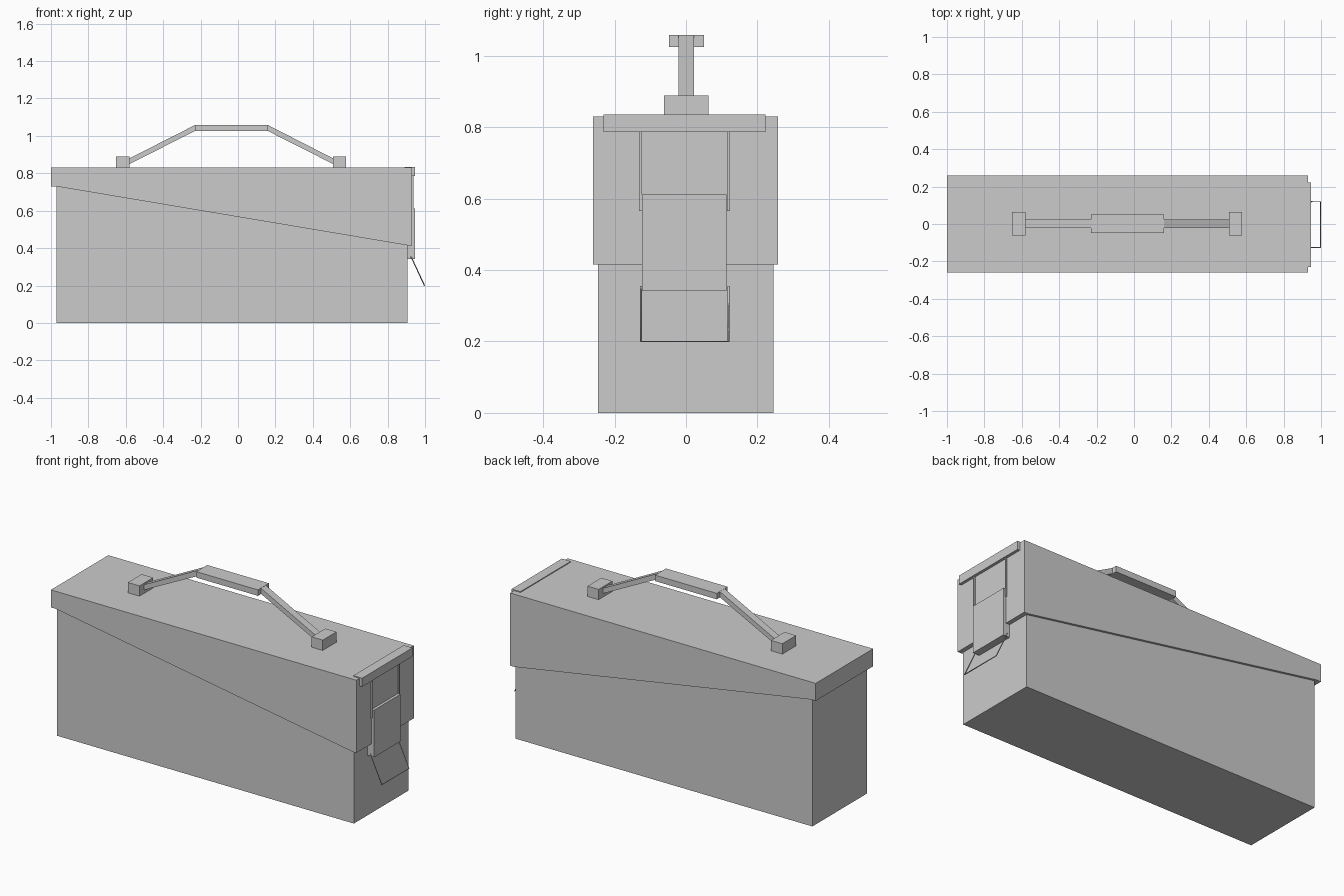
import bpy, bmesh

if "Cube" in bpy.data.objects:
    bpy.data.objects.remove(bpy.data.objects["Cube"])


def extrude(name, pts, y0, y1):
    """Extrude an (x, z) side profile between two y positions."""
    bm = bmesh.new()
    face = bm.faces.new([bm.verts.new((x, y0, z)) for x, z in pts])
    res = bmesh.ops.extrude_face_region(bm, geom=[face])
    verts = [g for g in res["geom"] if isinstance(g, bmesh.types.BMVert)]
    bmesh.ops.translate(bm, verts=verts, vec=(0, y1 - y0, 0))
    bmesh.ops.recalc_face_normals(bm, faces=bm.faces)
    mesh = bpy.data.meshes.new(name)
    bm.to_mesh(mesh)
    bm.free()
    obj = bpy.data.objects.new(name, mesh)
    bpy.context.collection.objects.link(obj)
    return obj


def box(name, x0, x1, y0, y1, z0, z1):
    return extrude(name, [(x0, z0), (x1, z0), (x1, z1), (x0, z1)], y0, y1)


def wire(name, pts, radius):
    """Thin four-sided wire along a path."""
    curve = bpy.data.curves.new(name, "CURVE")
    curve.dimensions = "3D"
    curve.bevel_depth = radius
    curve.bevel_resolution = 0
    curve.use_fill_caps = True
    spline = curve.splines.new("POLY")
    spline.points.add(len(pts) - 1)
    for p, co in zip(spline.points, pts):
        p.co = (*co, 1)
    obj = bpy.data.objects.new(name, curve)
    bpy.context.collection.objects.link(obj)
    return obj


# Box body with a sloping top tucked inside the lid
extrude("body", [(-0.97, 0), (0.905, 0), (0.905, 0.45), (-0.97, 0.76)], -0.247, 0.245)

# Wedge-shaped lid overhanging the body
extrude("lid", [(-1, 0.73), (-0.97, 0.73), (0.905, 0.415), (0.93, 0.415),
                (0.93, 0.83), (-1, 0.83)], -0.26, 0.258)

# Carry handle: two feet, two sloping arms and a raised grip
for side, foot, arm_start, arm_end in (("left", (-0.653, -0.58), -0.58, -0.23),
                                       ("right", (0.508, 0.578), 0.508, 0.16)):
    box(f"handle_foot_{side}", *foot, -0.061, 0.063, 0.825, 0.889)
    extrude(f"handle_arm_{side}", [(arm_start, 0.85), (arm_end, 1.026),
                                   (arm_end, 1.058), (arm_start, 0.88)], -0.021, 0.023)
box("handle_grip", -0.23, 0.16, -0.048, 0.051, 1.025, 1.059)

# Folded hinge strip over the lid's end edge
extrude("latch_hinge_strip", [(0.89, 0.826), (0.93, 0.826), (0.93, 0.786),
                              (0.946, 0.786), (0.946, 0.835), (0.89, 0.835)], -0.231, 0.223)

# Latch plate bridging lid and body
box("latch_plate", 0.9, 0.946, -0.123, 0.114, 0.342, 0.611)

# Upper latch rods from the hinge strip to the plate
for side, y in (("near", -0.131), ("far", 0.115)):
    box(f"latch_rod_{side}", 0.926, 0.937, y, y + 0.008, 0.566, 0.79)

# Hanging wire loop below the plate
wire("latch_wire_loop", [(0.925, -0.126, 0.355), (0.997, -0.126, 0.2),
                         (0.997, 0.119, 0.2), (0.925, 0.119, 0.355)], 0.003)
